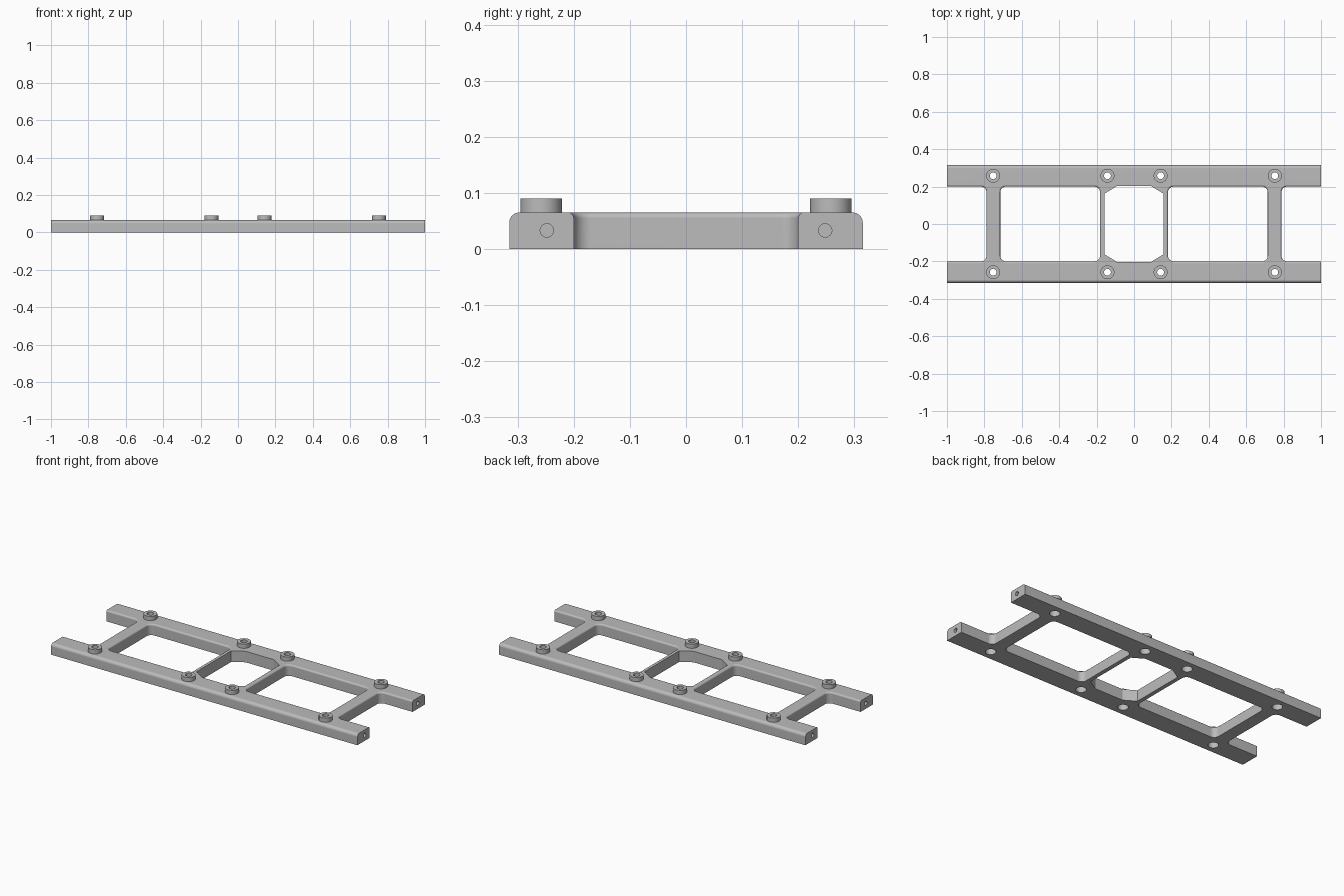
import bpy, bmesh
from math import sin, cos, pi, radians

cube = bpy.data.objects.get("Cube")
if cube:
    bpy.data.objects.remove(cube, do_unlink=True)

H = 0.065          # frame thickness
POST_X, POST_Y = (0.753, 0.142), 0.258

grey = bpy.data.materials.new("plain grey")
grey.use_nodes = True
grey.diffuse_color = (0.5, 0.5, 0.5, 1)
grey.node_tree.nodes["Principled BSDF"].inputs["Base Color"].default_value = (0.5, 0.5, 0.5, 1)


def loft(bm, loops):
    """Closed solid through a list of matching 3D loops."""
    rings = [[bm.verts.new(p) for p in loop] for loop in loops]
    n = len(rings[0])
    for a, b in zip(rings, rings[1:]):
        for i in range(n):
            j = (i + 1) % n
            bm.faces.new((a[i], a[j], b[j], b[i]))
    bm.faces.new(rings[0])
    bm.faces.new(rings[-1])


def finish(bm, name):
    bmesh.ops.recalc_face_normals(bm, faces=bm.faces[:])
    mesh = bpy.data.meshes.new(name)
    bm.to_mesh(mesh)
    bm.free()
    mesh.materials.append(grey)
    obj = bpy.data.objects.new(name, mesh)
    bpy.context.collection.objects.link(obj)
    return obj


def circle(x, y, z, r, n=32):
    return [(x + r * cos(2 * pi * i / n), y + r * sin(2 * pi * i / n), z) for i in range(n)]


def rounded_rect(x0, x1, y, r, grow, z, steps=6):
    """Loop symmetric in y, with filleted corners, grown outwards by an offset."""
    corners = ((x1 - r, y - r), (x0 + r, y - r), (x0 + r, r - y), (x1 - r, r - y))
    return [(cx + (r + grow) * cos(pi / 2 * (k + i / steps)),
             cy + (r + grow) * sin(pi / 2 * (k + i / steps)), z)
            for k, (cx, cy) in enumerate(corners) for i in range(steps + 1)]


def cut(obj, cutter):
    mod = obj.modifiers.new("cut", "BOOLEAN")
    mod.operation = "DIFFERENCE"
    mod.solver = "EXACT"
    mod.object = cutter
    bpy.context.view_layer.objects.active = obj
    bpy.ops.object.modifier_apply(modifier=mod.name)


# Slab with rounded long top edges
R = 0.018
bm = bmesh.new()
arc = [(0.315 - R + R * cos(pi / 2 * i / 6), H - R + R * sin(pi / 2 * i / 6)) for i in range(7)]
profile = [(0.315, 0)] + arc + [(-y, z) for y, z in reversed(arc)] + [(-0.315, 0)]
loft(bm, [[(x, y, z) for y, z in profile] for x in (-1, 1)])
frame = finish(bm, "ladder_frame")

# Openings whose top edges are rounded over, plus end notches
bm = bmesh.new()
E = 0.010
for x0, x1 in ((0.182, 0.715), (-0.715, -0.182), (0.788, 1.3), (-1.3, -0.788)):
    levels = [(-0.1, 0)]
    levels += [(H - E + E * sin(pi / 2 * i / 5), E - E * cos(pi / 2 * i / 5)) for i in range(6)]
    levels += [(0.2, E)]
    loft(bm, [rounded_rect(x0, x1, 0.2, 0.03, g, z) for z, g in levels])

# Eight-sided centre opening
quarter = ((0.158, 0.162), (0.092, 0.202))
octagon = [quarter[0], quarter[1]]
octagon += [(-x, y) for x, y in reversed(quarter)]
octagon += [(-x, -y) for x, y in octagon]
loft(bm, [[(x, y, z) for x, y in octagon] for z in (-0.1, 0.2)])

# Stepped screw bores and holes in the rail ends
posts = [(sx * x, sy * POST_Y) for x in POST_X for sx in (-1, 1) for sy in (-1, 1)]
for x, y in posts:
    loft(bm, [circle(x, y, z, r) for z, r in
              ((-0.1, 0.028), (0.04, 0.028), (0.04, 0.018), (0.2, 0.018))])
for sx in (-1, 1):
    for sy in (-1, 1):
        ring = circle(sy * 0.248, 0.033, 0, 0.012, 24)
        loft(bm, [[(sx * x, y, z) for y, z, _ in ring] for x in (0.9, 1.1)])
cutter = finish(bm, "cutter")
cutter.hide_render = True

# Raised bosses around the bores
bm = bmesh.new()
for x, y in posts:
    loft(bm, [circle(x, y, z, 0.037) for z in (0.05, 0.09)])
bosses = finish(bm, "screw_bosses")

for obj in (frame, bosses):
    cut(obj, cutter)
bpy.data.objects.remove(cutter, do_unlink=True)

# Smooth shading with crisp edges
for obj in (frame, bosses):
    bpy.ops.object.select_all(action="DESELECT")
    obj.select_set(True)
    bpy.context.view_layer.objects.active = obj
    bpy.ops.object.shade_smooth_by_angle(angle=radians(30))
    mod = obj.modifiers.new("even_normals", "WEIGHTED_NORMAL")
    mod.keep_sharp = True
